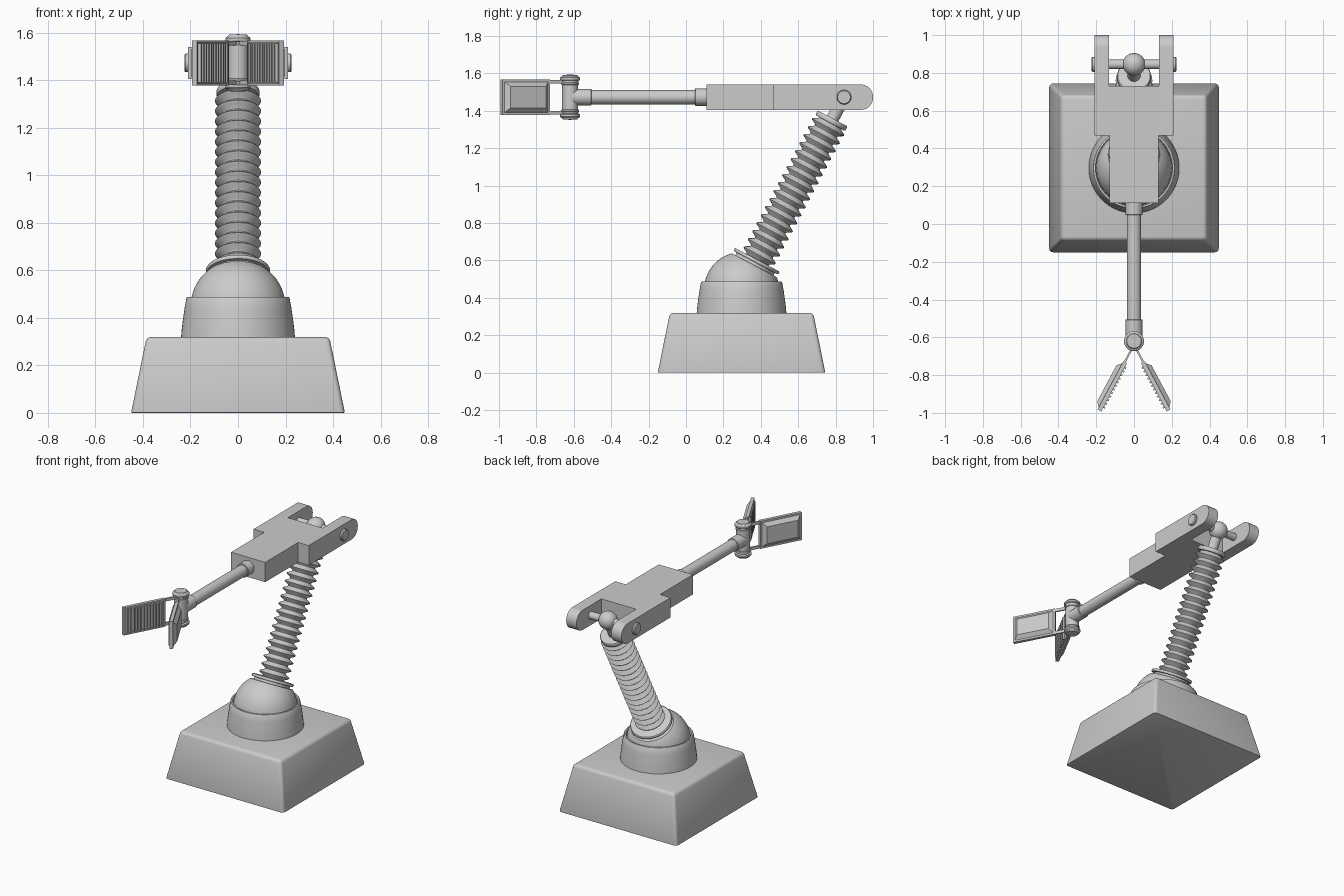
import bpy, bmesh, math
from mathutils import Vector, Matrix

if "Cube" in bpy.data.objects:
    bpy.data.objects.remove(bpy.data.objects["Cube"])

grey = bpy.data.materials.new("light grey metal")
grey.diffuse_color = (0.6, 0.6, 0.6, 1)
grey.use_nodes = True
grey.node_tree.nodes["Principled BSDF"].inputs["Base Color"].default_value = grey.diffuse_color


def finish(name, bm, angle=32, mirror=None):
    bmesh.ops.remove_doubles(bm, verts=bm.verts, dist=1e-5)
    bmesh.ops.recalc_face_normals(bm, faces=bm.faces)
    me = bpy.data.meshes.new(name)
    bm.to_mesh(me)
    bm.free()
    me.materials.append(grey)
    me.shade_smooth()
    me.set_sharp_from_angle(angle=math.radians(angle))
    ob = bpy.data.objects.new(name, me)
    bpy.context.collection.objects.link(ob)
    if mirror:
        mod = ob.modifiers.new("mirror", 'MIRROR')
        mod.use_axis = (True, False, False)
        mod.use_mirror_merge = False
    return ob


def lathe(name, profile, origin, axis, segs=48, mirror=None, angle=32):
    """Revolve (radius, distance along axis) points about an axis."""
    mat = Matrix.Translation(origin) @ Vector(axis).to_track_quat('Z', 'Y').to_matrix().to_4x4()
    bm = bmesh.new()
    rings = []
    for r, t in profile:
        if r == 0:
            rings.append([bm.verts.new(mat @ Vector((0, 0, t)))] * segs)
        else:
            rings.append([bm.verts.new(mat @ Vector((r * math.cos(a), r * math.sin(a), t)))
                          for a in (2 * math.pi * i / segs for i in range(segs))])
    for lo, hi in zip(rings, rings[1:]):
        for i in range(segs):
            j = (i + 1) % segs
            vs = list(dict.fromkeys((lo[i], lo[j], hi[j], hi[i])))
            if len(vs) > 2:
                bm.faces.new(vs)
    return finish(name, bm, angle, mirror)


def add_box(bm, lo, hi, mat=Matrix()):
    lo, hi = Vector(lo), Vector(hi)
    size = hi - lo
    m = mat @ Matrix.Translation((lo + hi) / 2) @ Matrix.Diagonal((*size, 1))
    return bmesh.ops.create_cube(bm, size=1, matrix=m)['verts']


CY = 0.297                       # base centre
AZ = 1.473                       # forearm height
PIVOT = Vector((0, 0.845, AZ))   # elbow ball
DOME = Vector((0, CY, 0.445))    # shoulder dome centre
AXIS = (PIVOT - DOME).normalized()
REACH = (PIVOT - DOME).length

# Tapered base block with softened edges
bm = bmesh.new()
for v in add_box(bm, (-0.45, CY - 0.448, 0), (0.45, CY + 0.448, 0.32)):
    if v.co.z > 0.1:
        v.co.x *= 0.855
        v.co.y = CY + (v.co.y - CY) * 0.855
low = [e for e in bm.edges if all(v.co.z < 0.01 for v in e.verts)]
bmesh.ops.bevel(bm, geom=[e for e in bm.edges if e not in low], offset=0.02,
                segments=4, profile=0.5, affect='EDGES')
low = [e for e in bm.edges if all(v.co.z < 0.001 for v in e.verts)]
bmesh.ops.bevel(bm, geom=low, offset=0.006, segments=2, profile=0.5, affect='EDGES')
finish("base", bm)

# Shoulder collar and dome cut square to the arm
lathe("shoulder_collar", [(0.0, 0.315), (0.24, 0.315), (0.237, 0.35), (0.232, 0.39), (0.225, 0.44),
      (0.217, 0.483), (0.214, 0.487), (0.204, 0.487), (0.201, 0.48), (0.201, 0.40)],
      (0, CY, 0), (0, 0, 1), 64)
a0 = math.acos(0.146 / 0.2)
arc = [a0 + (2.4 - a0) * i / 24 for i in range(25)]
lathe("shoulder_dome", [(0, 0.146)] + [(0.2 * math.sin(a), 0.2 * math.cos(a)) for a in arc],
      DOME, AXIS, 64)

# Bellows upper arm: bottom flange, ribs, top flange and rod up to the ball
t0, t1, ribs = 0.182, 1.008, 17
pitch = (t1 - t0) / ribs
prof = [(0.115, 0.14), (0.115, 0.162), (0.131, 0.162), (0.135, 0.166), (0.135, 0.176),
        (0.131, 0.18), (0.07, 0.18)]
for i in range(ribs):
    prof += [(r, t0 + pitch * (i + f)) for r, f in
             ((0.067, 0.0), (0.07, 0.12), (0.093, 0.38), (0.097, 0.5), (0.093, 0.62), (0.07, 0.88))]
prof += [(0.067, t1), (0.086, t1), (0.09, 1.012), (0.09, 1.032), (0.086, 1.036),
         (0.034, 1.036), (0.034, REACH)]
lathe("bellows_arm", prof, DOME, AXIS, 48, angle=45)

# Elbow ball, pin and pin heads
ball = [math.pi * i / 20 for i in range(21)]
lathe("elbow_ball", [(0.06 * math.sin(a) if 0 < i < 20 else 0, -0.06 * math.cos(a))
                     for i, a in enumerate(ball)], PIVOT, (1, 0, 0), 40)
lathe("elbow_pin", [(0.025, -0.2), (0.025, 0.2)], PIVOT, (1, 0, 0), 32)
lathe("pin_head", [(0.039, 0.2), (0.039, 0.22), (0.034, 0.226), (0, 0.226)],
      PIVOT, (1, 0, 0), 32, mirror=True)

# Forked forearm block with rounded tine ends
half = [(0.13, 0.11), (0.13, 0.468), (0.21, 0.468), (0.21, 1.0), (0.132, 1.0), (0.132, 0.73)]
bm = bmesh.new()
outline = half + [(-x, y) for x, y in reversed(half)]
face = bm.faces.new([bm.verts.new((x, y, AZ - 0.068)) for x, y in outline])
ext = bmesh.ops.extrude_face_region(bm, geom=[face])['geom']
for v in ext:
    if isinstance(v, bmesh.types.BMVert):
        v.co.z += 0.136
tips = [e for e in bm.edges if all(v.co.y > 0.99 for v in e.verts)
        and abs(e.verts[0].co.z - e.verts[1].co.z) < 0.01]
bmesh.ops.bevel(bm, geom=tips, offset=0.066, segments=10, profile=0.5, affect='EDGES')
finish("forearm_fork", bm)

# Forearm rod with its two sleeves
lathe("forearm_rod", [(0.0, -0.12), (0.046, -0.12), (0.046, -0.05), (0.043, -0.047), (0.038, -0.047),
      (0.038, 0.505), (0.044, 0.507), (0.044, 0.61)], (0, 0, AZ), (0, -1, 0), 40)

# Wrist hinge post, symmetric top and bottom
post = [(0.043, 0), (0.043, 0.066), (0.047, 0.068), (0.047, 0.076), (0.044, 0.078), (0.044, 0.088),
        (0.05, 0.09), (0.053, 0.093), (0.053, 0.104), (0.049, 0.109), (0.042, 0.112),
        (0.038, 0.119), (0.0, 0.121)]
HINGE = Vector((0, -0.62, AZ))
lathe("wrist_hinge", [(r, -t) for r, t in reversed(post[1:])] + post, HINGE, (0, 0, 1), 40)

# Gripper frame: local x along the finger, y outward, z up
s, c = 0.47, 0.8827
GRIP = Matrix(((s, c, 0, 0), (-c, s, 0, HINGE.y), (0, 0, 1, AZ), (0, 0, 0, 1)))
H = 0.095

# Finger plate: raised bevelled panel outside, recessed rim inside
bm = bmesh.new()
add_box(bm, (0.12, -0.022, -H), (0.41, 0.0, H))
bm.normal_update()
outer = [f for f in bm.faces if f.normal.y > 0.9]
inner = [f for f in bm.faces if f.normal.y < -0.9]
bmesh.ops.inset_region(bm, faces=outer, thickness=0.018)
bmesh.ops.inset_region(bm, faces=outer, thickness=0.034, depth=0.022)
bmesh.ops.inset_region(bm, faces=inner, thickness=0.012)
bmesh.ops.inset_region(bm, faces=inner, thickness=0.001, depth=-0.007)
bm.transform(GRIP)
finish("finger_plate", bm, 25, mirror=True)

# Gripping ribs across the inner face
bm = bmesh.new()
n = 12
for i in range(n):
    x = 0.136 + (0.394 - 0.136) * (i + 0.5) / n
    for v in add_box(bm, (x - 0.0075, -0.031, -H + 0.013), (x + 0.0075, -0.012, H - 0.013)):
        if v.co.y < -0.02:
            v.co.x = x + (v.co.x - x) * 0.6
bm.transform(GRIP)
finish("finger_ribs", bm, 25, mirror=True)

# Thin straps joining each finger to the hinge
bm = bmesh.new()
for side in (-1, 1):
    z = side * 0.083
    add_box(bm, (0.035, -0.014, z - 0.010), (0.125, -0.004, z + 0.010))
bm.transform(GRIP)
finish("finger_straps", bm, 25, mirror=True)
